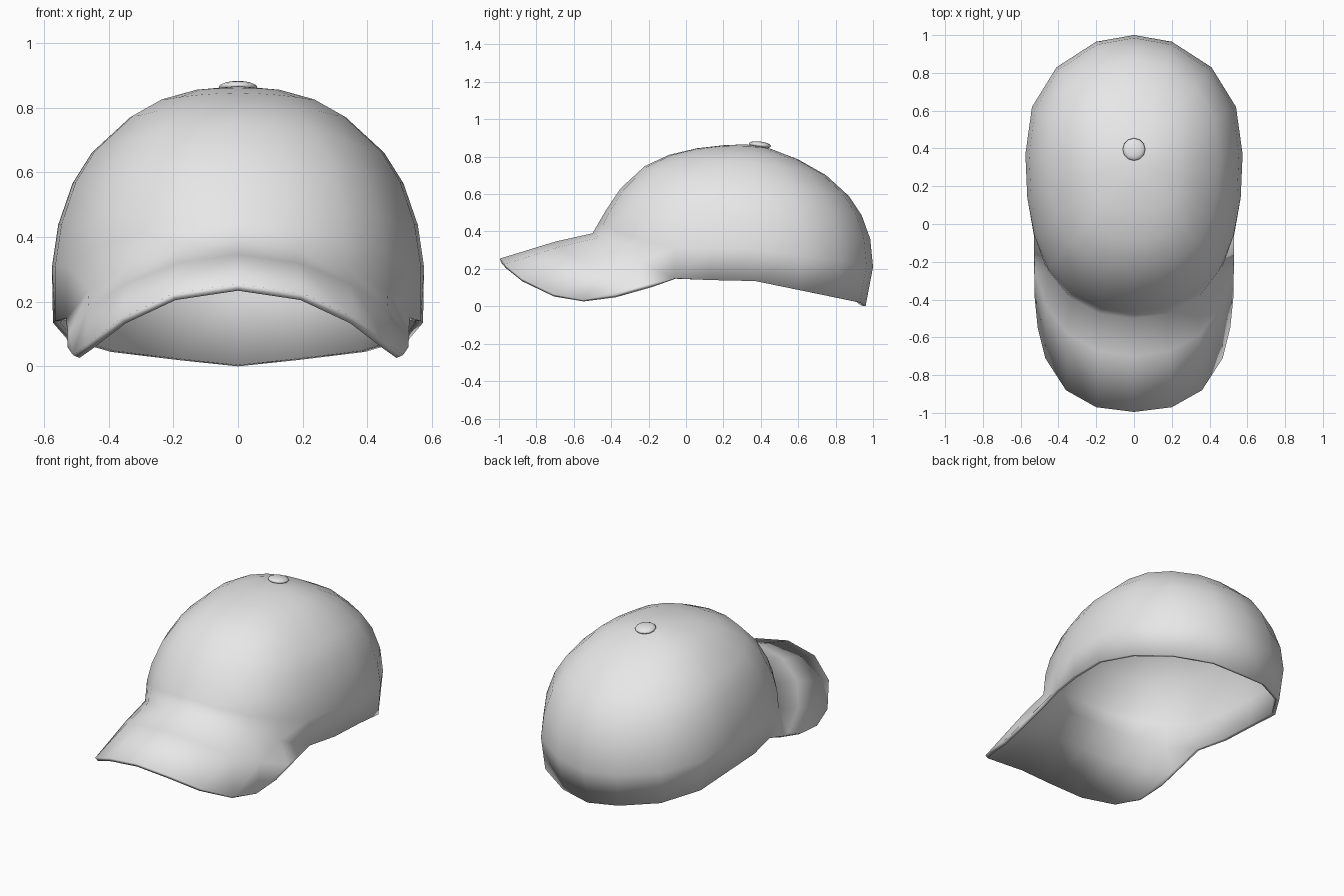
import bpy, bmesh, math
from mathutils import Vector

cube = bpy.data.objects.get("Cube")
if cube:
    bpy.data.objects.remove(cube, do_unlink=True)

GREY = (0.8, 0.8, 0.8, 1)
cloth = bpy.data.materials.new("grey cloth")
cloth.use_nodes = True
cloth.diffuse_color = GREY
cloth.node_tree.nodes["Principled BSDF"].inputs["Base Color"].default_value = GREY


def make_object(name, bm):
    bmesh.ops.recalc_face_normals(bm, faces=bm.faces)
    mesh = bpy.data.meshes.new(name)
    bm.to_mesh(mesh)
    bm.free()
    mesh.materials.append(cloth)
    mesh.shade_smooth()
    obj = bpy.data.objects.new(name, mesh)
    bpy.context.collection.objects.link(obj)
    return obj


# Half outline of the crown from front to back: x, y and rim height
OUTLINE = [(0, -.5, .39), (.18, -.475, .365), (.34, -.39, .31), (.46, -.25, .235),
           (.53, -.06, .15), (.565, .14, .14), (.575, .37, .135), (.54, .62, .085),
           (.41, .83, .045), (.2, .965, .02), (0, 1, 0)]
# Half outline of the visor edge from the tip to the side
VISOR = [(0, -.995, .255), (.2, -.97, .225), (.36, -.88, .15),
         (.47, -.71, .065), (.51, -.55, .035), (.527, -.38, .06)]
# Crown profiles from rim upward: distance from the axis, height
FRONT = [(-.5, .39), (-.465, .45), (-.43, .51), (-.35, .63),
         (-.22, .75), (-.09, .81), (.06, .845), (.2, .861)]
SIDE = [(.575, .14), (.575, .31), (.555, .44), (.51, .57),
        (.45, .665), (.33, .775), (.24, .825), (.13, .855)]
BACK = [(.96, 0), (1, .21), (.985, .36), (.94, .485),
        (.87, .59), (.75, .7), (.6, .785), (.45, .843)]
AXIS_Y, TOP = .32, .866
HALF = len(OUTLINE) - 1


def relative(profile, centre, reach):
    base = profile[0][1]
    return [((d - centre) / (reach - centre), (z - base) / (TOP - base)) for d, z in profile]


front = relative(FRONT, AXIS_Y, -.5)
side = relative(SIDE, 0, .575)
back = relative(BACK, AXIS_Y, 1)


def crown_point(i, level):
    """Blend the three profiles around the crown."""
    x, y, rim = OUTLINE[i]
    c = math.cos(math.pi * i / HALF)
    end = front if c > 0 else back
    h, v = (c * c * e + (1 - c * c) * s for e, s in zip(end[level], side[level]))
    return Vector((x * h, AXIS_Y + (y - AXIS_Y) * h, rim + (TOP - rim) * v))


# Crown and visor as one continuous sheet, thickened inward
bm = bmesh.new()
for sign in (1, -1):
    def vert(p):
        return bm.verts.new((p[0] * sign, p[1], p[2]))

    rings = [[vert(crown_point(i, k)) for i in range(HALF + 1)] for k in range(len(FRONT))]
    for low, high in zip(rings, rings[1:]):
        for i in range(HALF):
            bm.faces.new((low[i], low[i + 1], high[i + 1], high[i]))
    apex = vert((0, AXIS_Y, TOP))
    for i in range(HALF):
        bm.faces.new((rings[-1][i], rings[-1][i + 1], apex))

    # Visor columns; the last two share the corner of the crown rim
    columns = []
    for j, edge in enumerate(VISOR):
        root = rings[0][min(j, 4)]
        start = Vector((abs(root.co.x), root.co.y, root.co.z))
        middle = start.lerp(Vector(edge), .4) + Vector((0, 0, .01 if j < 4 else 0))
        columns.append((root, vert(middle), vert(edge)))
    for a, b in zip(columns, columns[1:]):
        bm.faces.new((a[1], b[1], b[2], a[2]))
        bm.faces.new((a[0], b[0], b[1], a[1]) if a[0] != b[0] else (a[0], b[1], a[1]))
bmesh.ops.remove_doubles(bm, verts=bm.verts, dist=.0005)
cap = make_object("crown_and_visor", bm)
thick = cap.modifiers.new("thickness", 'SOLIDIFY')
thick.thickness = .022
thick.offset = -1

# Button on top of the crown
bm = bmesh.new()
bmesh.ops.create_uvsphere(bm, u_segments=12, v_segments=8, radius=.06)
bmesh.ops.scale(bm, verts=bm.verts, vec=(1, 1, .3))
button = make_object("top_button", bm)
button.location = (0, .395, .863)
button.rotation_euler.x = -.12
